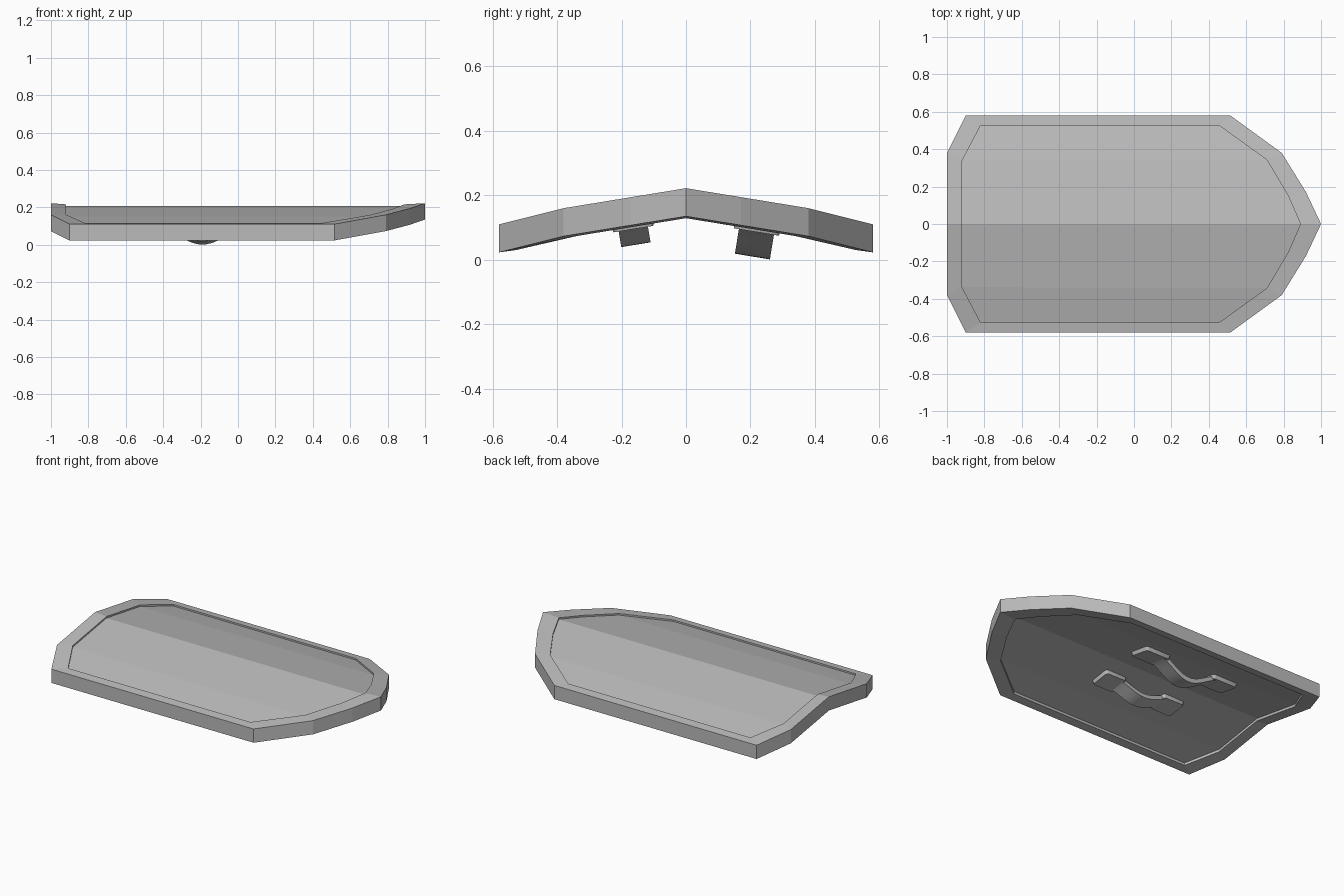
import bpy, bmesh, math
from mathutils import Matrix, Vector

cube = bpy.data.objects.get("Cube")
if cube:
    bpy.data.objects.remove(cube)

grey = bpy.data.materials.new("plain grey")
grey.use_nodes = True
COLOUR = (0.5, 0.5, 0.5, 1)
grey.diffuse_color = COLOUR
grey.node_tree.nodes["Principled BSDF"].inputs["Base Color"].default_value = COLOUR


def finish(bm, name, smooth=None):
    bmesh.ops.recalc_face_normals(bm, faces=bm.faces)
    mesh = bpy.data.meshes.new(name)
    bm.to_mesh(mesh)
    bm.free()
    mesh.materials.append(grey)
    obj = bpy.data.objects.new(name, mesh)
    bpy.context.collection.objects.link(obj)
    if smooth:
        bpy.ops.object.select_all(action="DESELECT")
        obj.select_set(True)
        bpy.context.view_layer.objects.active = obj
        bpy.ops.object.shade_smooth_by_angle(angle=math.radians(smooth))
    return obj


# Shield body: half outlines from the tip to the back, mirrored over y = 0
OUTER = [(1, 0), (.92, .17), (.79, .38), (.515, .58), (-.9, .58), (-1, .38), (-1, 0)]
INNER = [(.89, 0), (.825, .15), (.71, .343), (.455, .527), (-.82, .527), (-.92, .337), (-.92, 0)]
THICK = .087


def roof(y):
    y = abs(y)
    return .222 - .163 * y if y < .38 else .16 - .25 * (y - .38)


def shield_body():
    bm = bmesh.new()

    def ring(half, drop):
        pts = half + [(x, -y) for x, y in half[-2:0:-1]]
        return [bm.verts.new((x, y, roof(y) - drop)) for x, y in pts]

    rings = [ring(INNER, .016), ring(INNER, .006), ring(OUTER, 0),
             ring(OUTER, THICK), ring(INNER, THICK + .006), ring(INNER, THICK - .010)]
    n = len(rings[0])
    for a, b in zip(rings, rings[1:]):
        for i in range(n):
            j = (i + 1) % n
            bm.faces.new((a[i], a[j], b[j], b[i]))
    # recessed panel, folded along the ridge and the two side creases
    for r in (rings[0], rings[-1]):
        for s in (1, -1):
            p = [r[(s * k) % n] for k in range(7)]
            bm.faces.new((p[0], p[1], p[2], p[5], p[6]))
            bm.faces.new((p[2], p[3], p[4], p[5]))
    finish(bm, "shield_body")


# Handles: a bowed strap between two mounting plates, hung under the panel
def handle(name, x, y, size, depth, width):
    side = 1 if y > 0 else -1
    place = (Matrix.Translation((x, y, roof(y) - THICK + .010))
             @ Matrix.Rotation(-side * math.atan(.163), 4, "X"))
    bm = bmesh.new()
    steps = 24
    half = .25 * size
    prev = None
    for i in range(steps + 1):
        t = 2 * i / steps - 1
        bow = .012 + (depth - .012) * (.5 + .5 * math.cos(math.pi * t))
        sec = [bm.verts.new((half * t, w * width / 2, -bow + h))
               for w, h in ((-1, 0), (1, 0), (1, .028), (-1, .028))]
        if prev:
            for k in range(4):
                bm.faces.new((prev[k], prev[k - 1], sec[k - 1], sec[k]))
        else:
            bm.faces.new(sec)
        prev = sec
    bm.faces.new(prev)
    bm.transform(place)
    finish(bm, name + "_strap", 40)

    for end in (-1, 1):
        bm = bmesh.new()
        bmesh.ops.create_cube(bm, size=1)
        for v in bm.verts:
            taper = .88 if v.co.z < 0 else 1
            v.co = Vector((v.co.x * .19 * size * taper + end * half,
                           v.co.y * (width + .05) * taper, v.co.z * .04 - .003))
        upright = [e for e in bm.edges if abs(e.verts[0].co.z - e.verts[1].co.z) > .01]
        bmesh.ops.bevel(bm, geom=upright, offset=.015, segments=3, affect="EDGES", profile=.5)
        bm.transform(place)
        finish(bm, f"{name}_plate_{'left' if end > 0 else 'right'}", 40)


shield_body()
handle("back_handle", -.19, .222, 1, .1, .11)
handle("front_handle", -.17, -.167, .86, .072, .092)
